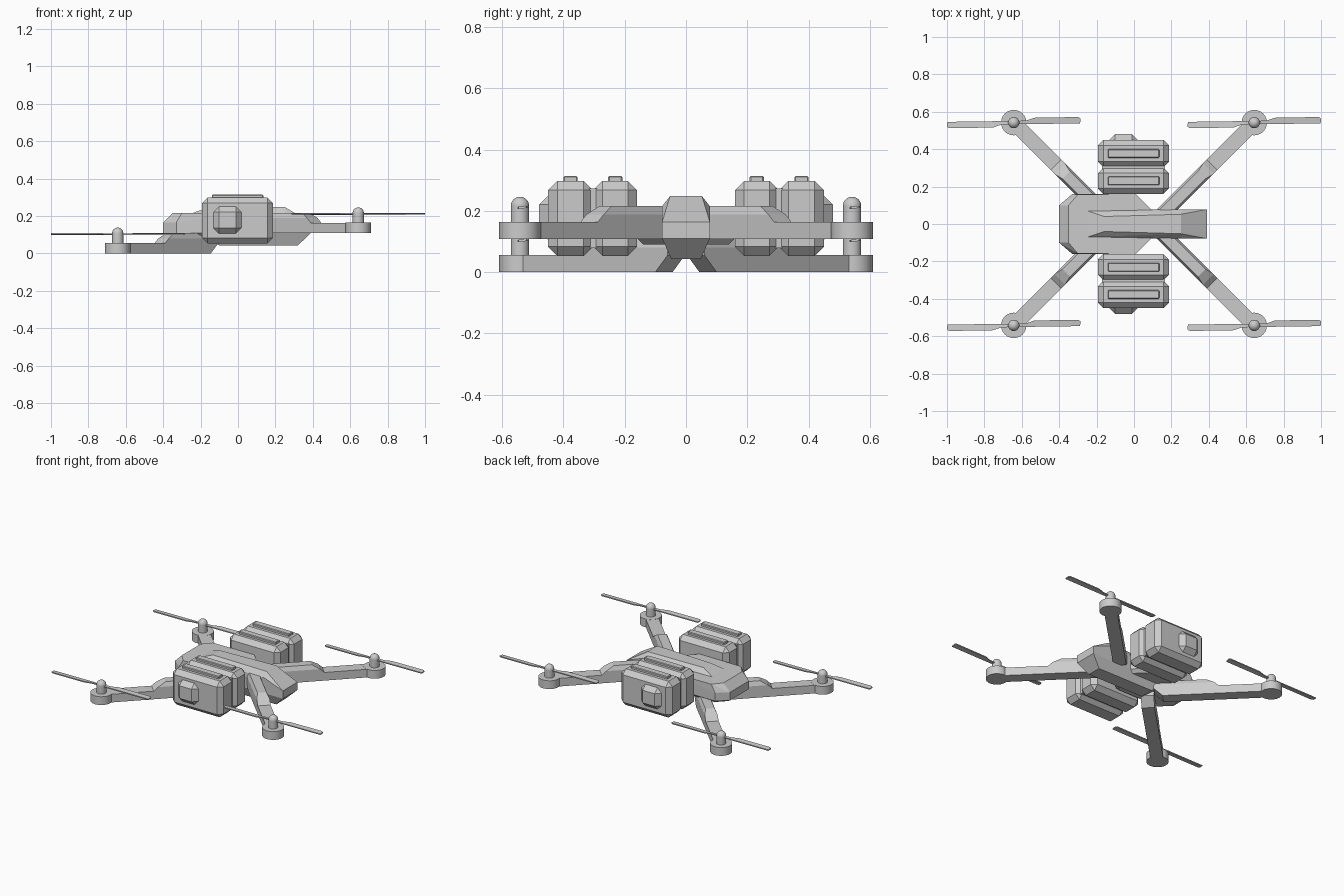
import bpy, bmesh
from math import sqrt
from mathutils import Matrix, Vector

if "Cube" in bpy.data.objects:
    bpy.data.objects.remove(bpy.data.objects["Cube"])


def finish(name, bm, smooth=False):
    bmesh.ops.recalc_face_normals(bm, faces=bm.faces)
    mesh = bpy.data.meshes.new(name)
    bm.to_mesh(mesh)
    bm.free()
    ob = bpy.data.objects.new(name, mesh)
    bpy.context.collection.objects.link(ob)
    if smooth:
        bpy.context.view_layer.objects.active = ob
        ob.select_set(True)
        bpy.ops.object.shade_smooth_by_angle(angle=0.6)
        ob.select_set(False)
    return ob


def hull(name, points):
    """Faceted convex solid around a few corner points."""
    bm = bmesh.new()
    for p in points:
        bm.verts.new(p)
    res = bmesh.ops.convex_hull(bm, input=bm.verts)
    junk = set(res["geom_interior"]) | set(res["geom_unused"])
    bmesh.ops.delete(bm, geom=[v for v in junk if isinstance(v, bmesh.types.BMVert)], context='VERTS')
    bmesh.ops.dissolve_limit(bm, angle_limit=0.01, verts=bm.verts, edges=bm.edges)
    return finish(name, bm)


def box(name, x, y, z, bevel):
    """Chamfered box from its ranges on each axis."""
    bm = bmesh.new()
    size = [r[1] - r[0] for r in (x, y, z)]
    mid = Vector([(r[0] + r[1]) / 2 for r in (x, y, z)])
    bmesh.ops.create_cube(bm, size=1, matrix=Matrix.Translation(mid) @ Matrix.Diagonal((*size, 1)))
    if bevel:
        bmesh.ops.bevel(bm, geom=bm.edges[:], offset=bevel, segments=1, affect='EDGES')
    return finish(name, bm)


def both(rows):
    """Repeat (x, half width, z) points on both sides of y = 0."""
    return [(x, s * y, z) for x, y, z in rows for s in (-1, 1)]


# Wide rear body with sloped tail
hull("rear_body", both([
    (-.37, .08, .09), (-.31, .14, .09), (.0, .14, .09), (.08, .06, .09),
    (-.40, .10, .11), (-.33, .16, .11), (.01, .16, .11), (.10, .07, .11),
    (-.40, .10, .165), (-.33, .16, .165),
    (-.35, .10, .215), (-.30, .158, .215), (.01, .16, .215), (.10, .07, .215)]))

# Narrow central spine with tapered belly and wedge nose
hull("spine", both([
    (-.10, .048, .042), (.32, .048, .042),
    (-.20, .078, .11), (.39, .078, .11), (.39, .078, .163),
    (-.25, .07, .213), (.25, .078, .215),
    (-.16, .04, .245), (.25, .052, .248)]))

# Arms, motors and propellers: rear pair low, front pair high
W = .04
for sx, end, base in ((-1, "rear", 0), (1, "front", .108)):
    for sy, side in ((-1, "right"), (1, "left")):
        cx, cy = sx * .643, sy * .542
        tag = f"{end}_{side}"

        def arm(rows):
            # rows: (travel towards the centre, half width, height)
            k = 1 / sqrt(2)
            return [(cx - sx * (t + w * s * k), cy - sy * (t - w * s * k), base + z)
                    for t, w, z in rows for s in (-1, 1)]

        hull(tag + "_arm", arm([(0, W, 0), (.47, W, 0), (0, W, .055), (.51, W, .055)]))
        hull(tag + "_arm_riser", arm([(.225, W, .054), (.51, W, .054), (.245, W, .08),
                                      (.51, W, .08), (.28, .028, .108), (.51, .028, .108)]))

        # Motor base, post and domed cap
        for part, r, z0, z1 in (("motor_base", .068, 0, .056), ("motor_post", .03, .05, .108)):
            bm = bmesh.new()
            bmesh.ops.create_cone(bm, cap_ends=True, segments=24, radius1=r, radius2=r, depth=z1 - z0,
                                  matrix=Matrix.Translation((cx, cy, base + (z0 + z1) / 2)))
            finish(f"{tag}_{part}", bm, True)
        bm = bmesh.new()
        bmesh.ops.create_uvsphere(bm, u_segments=24, v_segments=12, radius=.03,
                                  matrix=Matrix.Translation((cx, cy, base + .108)))
        finish(tag + "_motor_cap", bm, True)

        # Two blades, the second turned half way round
        outline = [(0, -.008), (.07, -.008), (.355, -.004), (.357, .022), (.345, .03), (.11, .026), (.07, .012), (0, .008)]
        bm = bmesh.new()
        for s in (1, -1):
            face = bm.faces.new([bm.verts.new((cx + s * x, cy + s * y, base + .099 + .1 * y)) for x, y in outline])
            ext = bmesh.ops.extrude_face_region(bm, geom=[face])
            bmesh.ops.translate(bm, vec=(0, 0, .007),
                                verts=[v for v in ext["geom"] if isinstance(v, bmesh.types.BMVert)])
        finish(tag + "_propeller", bm)

# Side pods: two chamfered packs per side, with top tabs and an outer cap
for s, side in ((-1, "right"), (1, "left")):
    def span(a, b):
        return tuple(sorted((s * a, s * b)))
    for pack, y0, y1 in (("inner", .16, .302), ("outer", .304, .45)):
        mid = (y0 + y1) / 2
        box(f"{side}_{pack}_pack", (-.193, .187), span(y0, y1), (.053, .298), .03)
        box(f"{side}_{pack}_pack_tab", (-.14, .135), span(mid - .023, mid + .023), (.28, .314), .004)
    box(side + "_pack_link", (-.17, .165), span(.2, .41), (.078, .273), 0)
    box(side + "_pack_cap", (-.132, .018), span(.41, .48), (.105, .25), .03)
